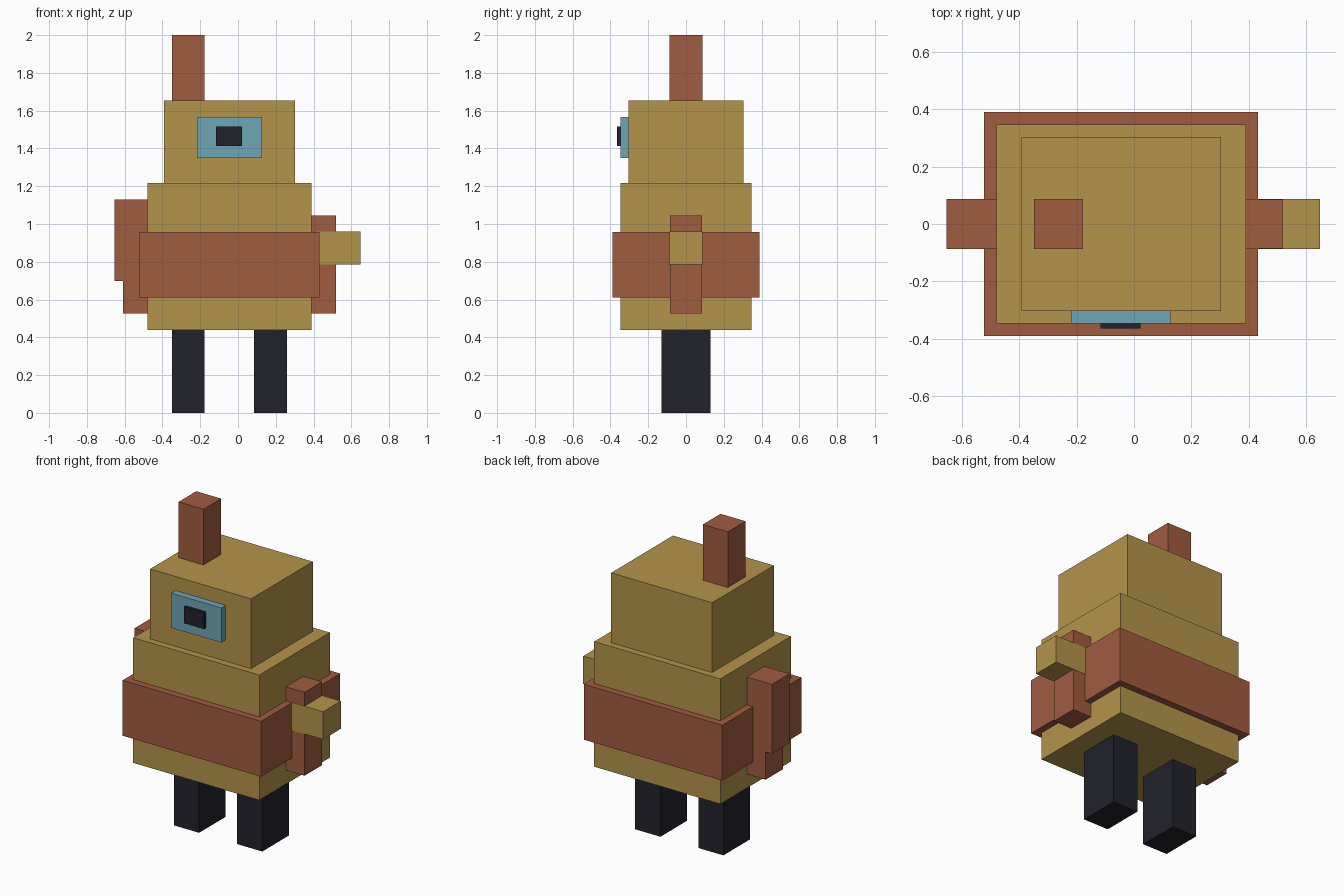
import bpy
import bmesh

cube = bpy.data.objects.get("Cube")
if cube:
    bpy.data.objects.remove(cube, do_unlink=True)


def material(name, rgb):
    mat = bpy.data.materials.new(name)
    mat.use_nodes = True
    color = (*rgb, 1)
    mat.diffuse_color = color
    mat.node_tree.nodes["Principled BSDF"].inputs["Base Color"].default_value = color
    return mat


gold = material("gold", (0.45, 0.296, 0.069))
rust = material("rust", (0.352, 0.107, 0.051))
blue = material("pale blue", (0.159, 0.381, 0.468))
dark = material("near black", (0.016, 0.016, 0.025))


def box(name, mat, x, y, z):
    """Box spanning the (min, max) pair given for each axis."""
    spans = (x, y, z)
    bm = bmesh.new()
    bmesh.ops.create_cube(bm, size=1)
    for v in bm.verts:
        v.co = [lo + (c + 0.5) * (hi - lo) for c, (lo, hi) in zip(v.co, spans)]
    mesh = bpy.data.meshes.new(name)
    bm.to_mesh(mesh)
    bm.free()
    mesh.materials.append(mat)
    obj = bpy.data.objects.new(name, mesh)
    bpy.context.collection.objects.link(obj)
    return obj


def deep(half):
    return (-half, half)


# Torso, belt and head
box("torso", gold, (-0.48, 0.39), deep(0.347), (0.438, 1.218))
box("belt", rust, (-0.523, 0.432), deep(0.39), (0.612, 0.957))
box("head", gold, (-0.393, 0.303), deep(0.304), (1.218, 1.653))
box("head_post", rust, (-0.349, -0.177), deep(0.087), (1.653, 2.0))

# Single eye
box("eye", blue, (-0.218, 0.128), (-0.347, -0.304), (1.35, 1.566))
box("pupil", dark, (-0.117, 0.022), (-0.365, -0.347), (1.412, 1.515))

# Legs
box("right_leg", dark, (-0.349, -0.177), deep(0.13), (0, 0.438))
box("left_leg", dark, (0.085, 0.259), deep(0.13), (0, 0.438))

# Right arm with its shoulder pad
box("right_arm", rust, (-0.61, -0.47), deep(0.086), (0.525, 1.045))
box("right_shoulder", rust, (-0.653, -0.47), deep(0.087), (0.698, 1.131))

# Left arm with a hand wrapping its front and back
box("left_arm", rust, (0.38, 0.519), deep(0.086), (0.525, 1.045))
box("left_hand", gold, (0.42, 0.648), deep(0.088), (0.786, 0.959))
